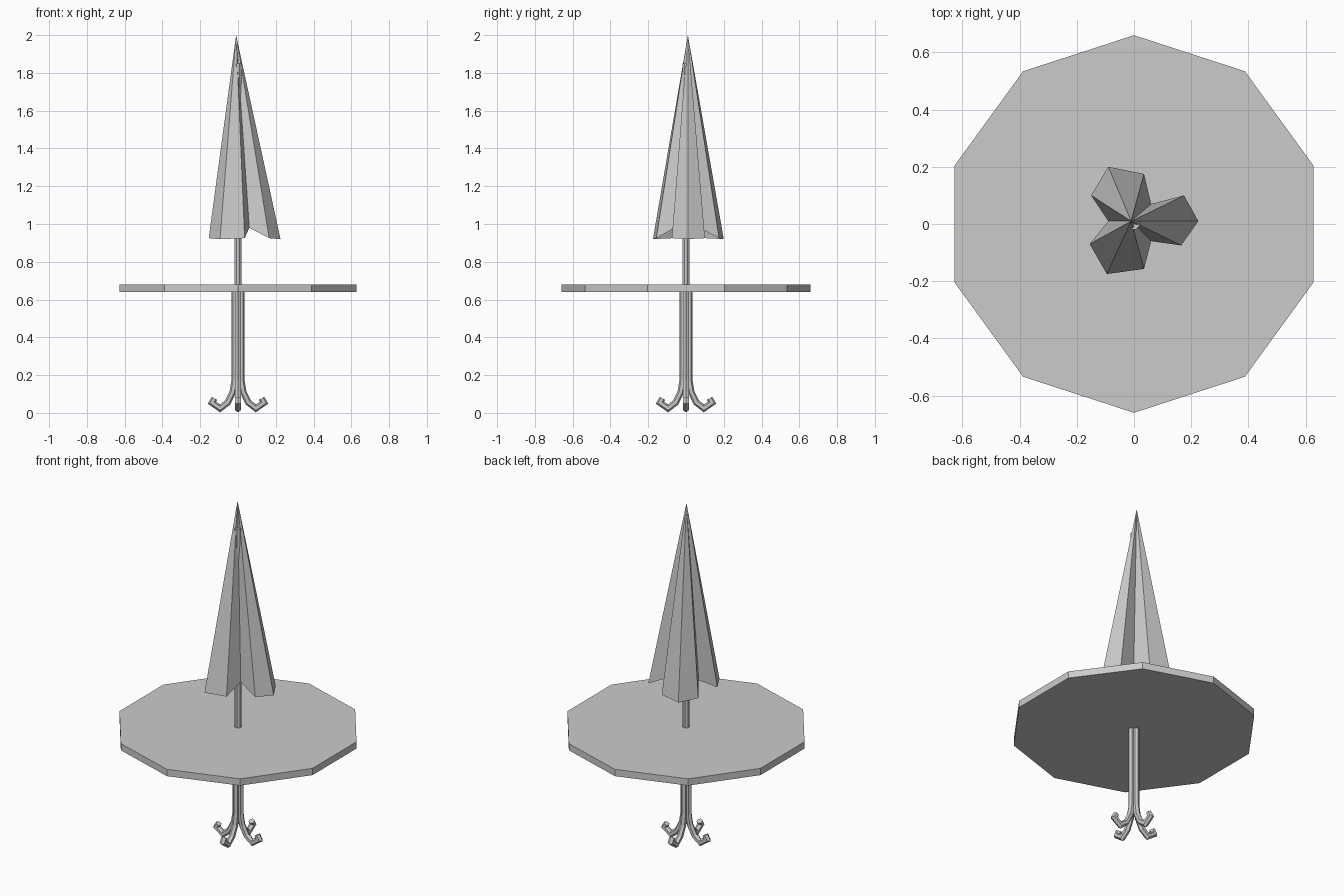
import bpy, bmesh, math
from mathutils import Vector

if "Cube" in bpy.data.objects:
    bpy.data.objects.remove(bpy.data.objects["Cube"])


def finish(name, bm):
    bmesh.ops.recalc_face_normals(bm, faces=bm.faces[:])
    mesh = bpy.data.meshes.new(name)
    bm.to_mesh(mesh)
    bm.free()
    ob = bpy.data.objects.new(name, mesh)
    bpy.context.collection.objects.link(ob)
    return ob


def cylinder(name, radius, z0, z1, sides, turn=0.0):
    bm = bmesh.new()
    ring = [bm.verts.new((radius * math.cos(turn + math.tau * i / sides),
                          radius * math.sin(turn + math.tau * i / sides), z0))
            for i in range(sides)]
    face = bm.faces.new(ring)
    ext = bmesh.ops.extrude_face_region(bm, geom=[face], use_keep_orig=True)
    top = [v for v in ext["geom"] if isinstance(v, bmesh.types.BMVert)]
    bmesh.ops.translate(bm, verts=top, vec=(0, 0, z1 - z0))
    return finish(name, bm)


def leg_tube(name, path, radius, sides, angle):
    # sweep a mitred polygon along a path in the radius/height plane
    bm = bmesh.new()
    pts = [Vector((r, 0, z)) for r, z in path]
    rings = []
    for i, p in enumerate(pts):
        a = (p - pts[i - 1]).normalized() if i else (pts[1] - p).normalized()
        b = (pts[i + 1] - p).normalized() if i < len(pts) - 1 else a
        t = (a + b).normalized()
        n = Vector((t.z, 0, -t.x)) / max(0.75, t.dot(a))
        side = Vector((0, 1, 0))
        rings.append([bm.verts.new(p + radius * (n * math.cos(math.tau * k / sides)
                                                 + side * math.sin(math.tau * k / sides)))
                      for k in range(sides)])
    for lo, hi in zip(rings, rings[1:]):
        for k in range(sides):
            m = (k + 1) % sides
            bm.faces.new((lo[k], lo[m], hi[m], hi[k]))
    bm.faces.new(rings[0])
    bm.faces.new(rings[-1])
    ob = finish(name, bm)
    ob.rotation_euler.z = angle


# table top
cylinder("table_top", 0.66, 0.64, 0.68, 10, math.pi / 2)

# parasol pole
cylinder("parasol_pole", 0.02, 0.12, 1.85, 8, math.pi / 8)

# four bundled legs with curled feet
leg_path = [(0.018, 0.65), (0.018, 0.17), (0.028, 0.11), (0.055, 0.055),
            (0.095, 0.024), (0.138, 0.054), (0.125, 0.077)]
for i in range(4):
    leg_tube(f"leg_{i + 1}", leg_path, 0.017, 6, i * math.pi / 2)

# folded canopy: three lobes with raised valleys between them
rim = [(0.225, 0.01, 0.92), (0.175, 0.10, 0.925), (0.06, 0.07, 0.98),
       (0.035, 0.175, 0.925), (-0.09, 0.20, 0.92), (-0.15, 0.10, 0.925),
       (-0.09, 0.01, 0.98),
       (-0.155, -0.07, 0.925), (-0.095, -0.175, 0.92), (0.035, -0.157, 0.925),
       (0.06, -0.06, 0.98), (0.165, -0.075, 0.925)]
bm = bmesh.new()
apex = bm.verts.new((-0.01, 0.01, 2.0))
ring = [bm.verts.new(p) for p in rim]
for i, v in enumerate(ring):
    bm.faces.new((v, ring[(i + 1) % len(ring)], apex))
finish("parasol_canopy", bm)
